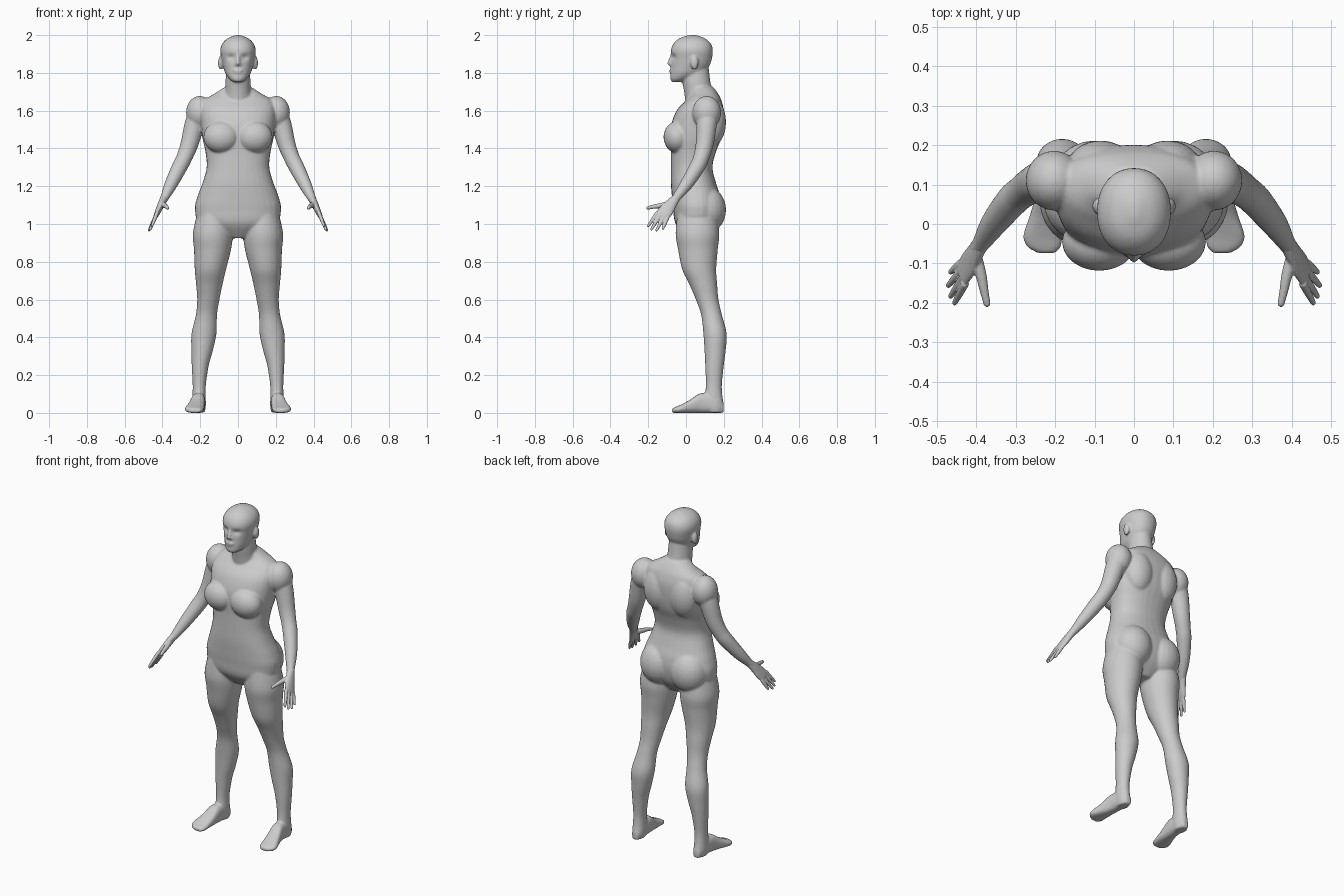
import bpy, bmesh, math
from mathutils import Vector, Matrix

skin = bpy.data.materials.new("plain_grey")
skin.diffuse_color = (0.6, 0.6, 0.6, 1)
SEG = 32


def smooth_rows(rows, steps=5):
    """Catmull-Rom interpolation between rows of numbers."""
    out = []
    for i in range(len(rows) - 1):
        a, b, c, d = (rows[max(0, min(len(rows) - 1, i + k))] for k in (-1, 0, 1, 2))
        for s in range(steps):
            t = s / steps
            out.append([0.5 * (2 * q + (r - p) * t + (2 * p - 5 * q + 4 * r - u) * t * t
                               + (3 * q - p - 3 * r + u) * t ** 3)
                        for p, q, r, u in zip(a, b, c, d)])
    return out + [list(rows[-1])]


def loft(bm, rings, power=2.0):
    """Skin closed rings given as (centre, half axis u, half axis v)."""
    def pw(x):
        return math.copysign(abs(x) ** (2 / power), x)
    loops = []
    for c, u, v in rings:
        angles = [2 * math.pi * k / SEG for k in range(SEG)]
        loops.append([bm.verts.new(c + u * pw(math.cos(a)) + v * pw(math.sin(a))) for a in angles])
    for a, b in zip(loops, loops[1:]):
        for k in range(SEG):
            n = (k + 1) % SEG
            bm.faces.new((a[k], a[n], b[n], b[k]))
    bm.faces.new(loops[0][::-1])
    bm.faces.new(loops[-1])
    return [v for l in loops for v in l]


def upright(bm, rows, side=1, power=2.0):
    """Loft from rows of (z, centre x, half width, front y, back y)."""
    return loft(bm, [(Vector((side * x, (f + b) / 2, z)), Vector((w, 0, 0)), Vector((0, (b - f) / 2, 0)))
                     for z, x, w, f, b in smooth_rows(rows)], power)


def tube(bm, rows, side=1):
    """Round tube from rows of (x, y, z, radius) with a rounded tip."""
    pts = smooth_rows(rows)
    p = [Vector((side * r[0], r[1], r[2])) for r in pts]
    rings = []
    for i, r in enumerate(pts):
        d = (p[min(i + 1, len(p) - 1)] - p[max(i - 1, 0)]).normalized()
        m = d.to_track_quat('Z', 'Y').to_matrix()
        rings.append((p[i], m.col[0] * r[3], m.col[1] * r[3]))
    c, u, v = rings[-1]
    for t in (0.5, 0.87, 0.98):
        k = math.sqrt(1 - t * t)
        rings.append((c + d * pts[-1][3] * t, u * k, v * k))
    loft(bm, rings)


def ball(bm, centre, radii, side=1):
    x, y, z = centre
    m = Matrix.Translation((side * x, y, z)) @ Matrix.Diagonal((*radii, 1))
    bmesh.ops.create_uvsphere(bm, u_segments=24, v_segments=16, radius=1, matrix=m)


def finish(name, bm, voxel, smoothing):
    """Fuse all overlapping volumes into one continuous surface."""
    bmesh.ops.recalc_face_normals(bm, faces=bm.faces)
    me = bpy.data.meshes.new(name)
    bm.to_mesh(me)
    bm.free()
    me.materials.append(skin)
    ob = bpy.data.objects.new(name, me)
    bpy.context.collection.objects.link(ob)
    mod = ob.modifiers.new("fuse", 'REMESH')
    mod.mode, mod.voxel_size, mod.use_smooth_shade = 'VOXEL', voxel, True
    mod = ob.modifiers.new("soften", 'SMOOTH')
    mod.factor, mod.iterations = 0.5, smoothing


body = bmesh.new()

# Torso
upright(body, [
    (.925, 0, .05, .0, .11), (1.0, 0, .20, -.055, .165), (1.08, 0, .228, -.068, .185),
    (1.15, 0, .213, -.075, .18), (1.22, 0, .187, -.08, .158), (1.30, 0, .166, -.08, .14),
    (1.38, 0, .172, -.08, .158), (1.45, 0, .187, -.083, .185), (1.52, 0, .195, -.08, .198),
    (1.60, 0, .20, -.05, .2), (1.655, 0, .18, .0, .187), (1.69, 0, .125, .03, .17),
    (1.725, 0, .07, .03, .145)], power=2.3)

# Neck
upright(body, [(1.62, 0, .08, .0, .17), (1.70, 0, .069, -.01, .14),
               (1.76, 0, .066, -.02, .128), (1.83, 0, .06, -.02, .12)])

# Head, with eye sockets pressed in
head = upright(body, [
    (1.752, 0, .025, -.075, -.02), (1.768, 0, .046, -.083, .02), (1.80, 0, .068, -.082, .09),
    (1.84, 0, .08, -.08, .125), (1.88, 0, .088, -.079, .138), (1.92, 0, .094, -.08, .142),
    (1.955, 0, .083, -.066, .132), (1.983, 0, .055, -.035, .10), (2.0, 0, .012, .015, .055)], power=2.15)
for v in head:
    if v.co.y < 0:
        r2 = ((abs(v.co.x) - .036) / .018) ** 2 + ((v.co.z - 1.883) / .014) ** 2
        v.co.y += .016 * math.exp(-r2)

# Nose and lips
tube(body, [(0, -.074, 1.895, .008), (0, -.082, 1.87, .01), (0, -.088, 1.85, .011)])
ball(body, (0, -.08, 1.845), (.019, .012, .009))
ball(body, (0, -.08, 1.813), (.025, .009, .006))
ball(body, (0, -.079, 1.802), (.02, .009, .006))

for s in (1, -1):
    # Ears
    ball(body, (.092, .045, 1.853), (.014, .021, .036), s)
    # Breasts, shoulder blades, buttocks
    ball(body, (.088, -.045, 1.46), (.095, .074, .085), s)
    ball(body, (.085, .135, 1.54), (.09, .077, .13), s)
    ball(body, (.1, .105, 1.075), (.112, .107, .125), s)
    # Shoulders and arms
    ball(body, (.203, .11, 1.59), (.072, .076, .088), s)
    tube(body, [(.19, .112, 1.61, .062), (.228, .11, 1.53, .054), (.258, .098, 1.42, .047),
                (.285, .08, 1.35, .042), (.31, .058, 1.30, .041), (.355, .002, 1.21, .034),
                (.385, -.045, 1.147, .024), (.397, -.062, 1.125, .021)], s)
    # Legs
    upright(body, [
        (1.06, .125, .09, -.045, .16), (.95, .133, .106, -.055, .176), (.865, .135, .098, -.042, .168),
        (.76, .146, .083, -.02, .16), (.68, .152, .07, .018, .165), (.60, .157, .059, .052, .172),
        (.52, .167, .056, .08, .19), (.42, .18, .066, .092, .215), (.33, .19, .057, .098, .21),
        (.25, .2, .045, .102, .2), (.15, .205, .035, .105, .19), (.09, .206, .035, .1, .193),
        (.04, .206, .036, .1, .2), (.002, .206, .03, .11, .195)], s)
    # Feet: rows of (y, centre x, half width, top z)
    rows = smooth_rows([(.2, .205, .02, .05), (.15, .206, .033, .09), (.08, .211, .037, .105),
                        (.02, .221, .044, .068), (-.03, .231, .05, .042), (-.058, .228, .043, .03),
                        (-.074, .222, .022, .022)])
    loft(body, [(Vector((s * x, y, h / 2)), Vector((w, 0, 0)), Vector((0, 0, h / 2)))
                for y, x, w, h in rows], power=2.6)

finish("body", body, .0065, 4)

for s, label in ((1, "left"), (-1, "right")):
    hand = bmesh.new()
    # Palm
    across = Vector((-s * .21, -.79, .57))
    along = Vector((s * .38, -.57, -.72))
    thick = across.cross(along).normalized()
    loft(hand, [(Vector((s * x, y, z)), across * w, thick * t) for x, y, z, w, t in smooth_rows([
        (.388, -.047, 1.143, .021, .02), (.404, -.075, 1.11, .029, .019),
        (.42, -.102, 1.075, .038, .016), (.434, -.124, 1.046, .038, .012),
        (.438, -.13, 1.038, .032, .008)])])
    # Fingers: knuckle and tip
    for a, b in (((.428, -.15, 1.062), (.455, -.2, .99)), ((.433, -.135, 1.05), (.465, -.183, .972)),
                 ((.437, -.117, 1.038), (.471, -.156, .967)), ((.44, -.1, 1.03), (.465, -.122, .976))):
        tube(hand, [(*a, .0105), (*((p + q) / 2 for p, q in zip(a, b)), .0095), (*b, .007)], s)
    # Thumb
    tube(hand, [(.403, -.08, 1.105, .017), (.388, -.13, 1.098, .014),
                (.38, -.17, 1.092, .011), (.373, -.202, 1.085, .009)], s)
    finish(label + "_hand", hand, .0035, 2)
